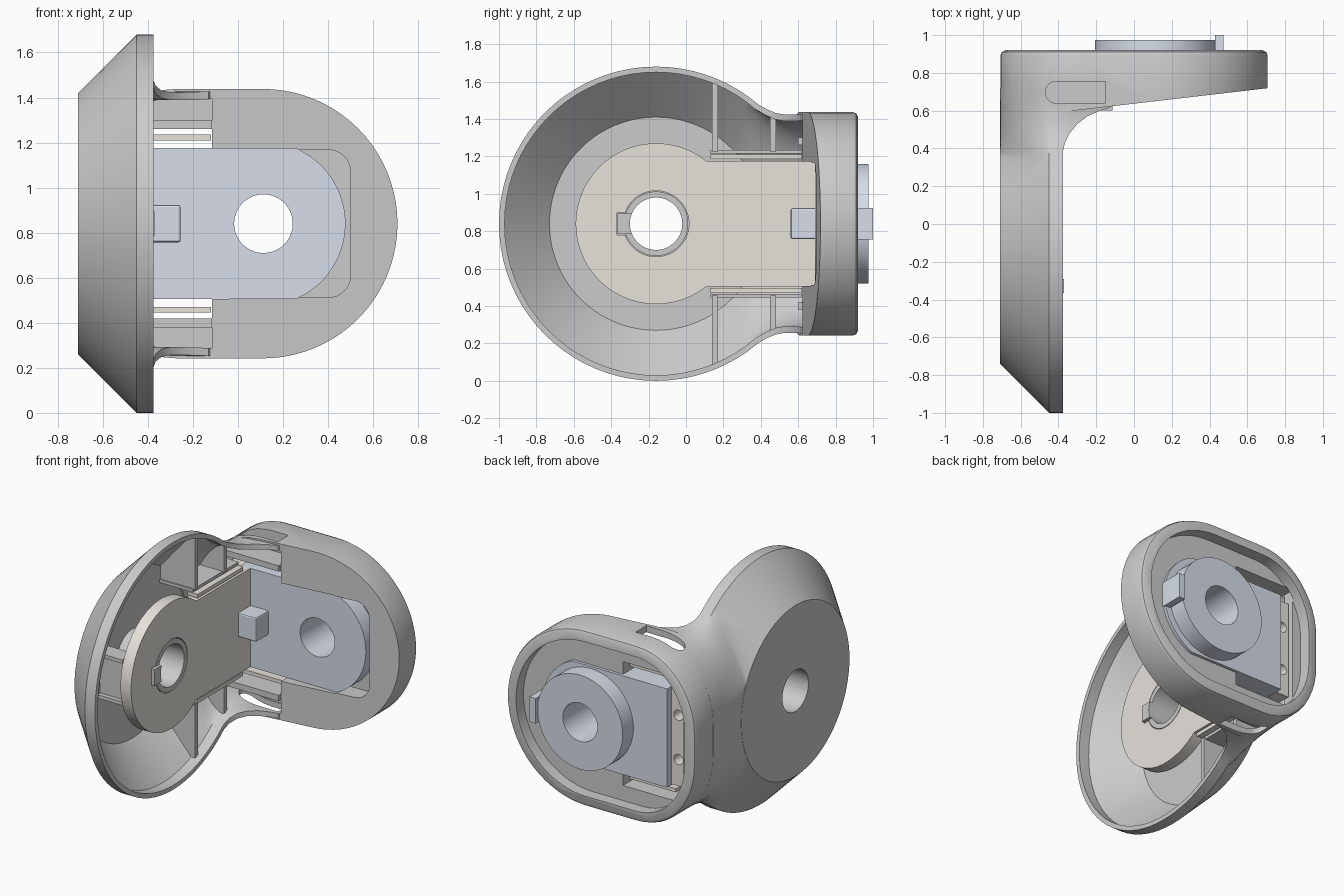
import bpy, bmesh
from math import sin, cos, pi, radians

if "Cube" in bpy.data.objects:
    bpy.data.objects.remove(bpy.data.objects["Cube"])

Y, Z = -0.16, 0.84          # dish axis (along x); Z is also the mirror plane height
X2 = 0.113                  # second joint axis (along y)


def material(name, rgb):
    m = bpy.data.materials.new(name)
    m.diffuse_color = (*rgb, 1)
    m.use_nodes = True
    m.node_tree.nodes["Principled BSDF"].inputs["Base Color"].default_value = m.diffuse_color
    return m


BLUE = material("pale_blue", (0.68, 0.73, 0.82))
CREAM = material("cream", (0.80, 0.77, 0.72))


def loft(name, rings, mat=None):
    bm = bmesh.new()
    vs = [[bm.verts.new(p) for p in r] for r in rings]
    n = len(vs[0])
    for a, b in zip(vs, vs[1:]):
        for i in range(n):
            j = (i + 1) % n
            bm.faces.new((a[i], a[j], b[j], b[i]))
    bm.faces.new(vs[0])
    bm.faces.new(vs[-1])
    bmesh.ops.recalc_face_normals(bm, faces=bm.faces)
    me = bpy.data.meshes.new(name)
    bm.to_mesh(me)
    bm.free()
    ob = bpy.data.objects.new(name, me)
    bpy.context.collection.objects.link(ob)
    if mat:
        me.materials.append(mat)
    return ob


def arc(cx, cy, r, a0, a1, n=16):
    return [(cx + r * cos(radians(a0 + (a1 - a0) * i / n)),
             cy + r * sin(radians(a0 + (a1 - a0) * i / n))) for i in range(n + 1)]


def circle(cx, cy, r, n=64):
    return arc(cx, cy, r, 0, 360, n)[:-1]


def along_x(name, pts, x0, x1, mat=None):      # outline given as (y, z - Z)
    return loft(name, [[(x, y, Z + z) for y, z in pts] for x in (x0, x1)], mat)


def along_y(name, pts, y0, y1, mat=None):      # outline given as (x, z - Z)
    return loft(name, [[(x, y, Z + z) for x, z in pts] for y in (y0, y1)], mat)


def box(name, x0, x1, y0, y1, z0, z1, mat=None):
    return along_y(name, [(x0, z0), (x1, z0), (x1, z1), (x0, z1)], y0, y1, mat)


def lathe(name, profile):                      # profile (x, radius) about the dish axis
    return loft(name, [[(x, y, Z + z) for y, z in circle(Y, 0, r, 80)] for x, r in profile])


def boolean(ob, tool, op='DIFFERENCE', keep=False):
    m = ob.modifiers.new("bool", 'BOOLEAN')
    m.operation, m.object, m.solver = op, tool, 'EXACT'
    bpy.context.view_layer.objects.active = ob
    bpy.ops.object.modifier_apply(modifier=m.name)
    if not keep:
        bpy.data.objects.remove(tool)
    return ob


def smooth(ob, angle=30):
    bpy.ops.object.select_all(action='DESELECT')
    ob.select_set(True)
    bpy.context.view_layer.objects.active = ob
    bpy.ops.object.shade_smooth_by_angle(angle=radians(angle))


# Oval outline of the second housing
def oval(i):
    pts = arc(0.11, 0, 0.598 - i, -90, 90, 40)
    q = [(-0.27 - (0.438 - i) * sin(t * pi / 24), 0.11 + (0.488 - i) * cos(t * pi / 24)) for t in range(13)]
    return pts + q + [(x, -z) for x, z in reversed(q)]


# Neck sections: y, half height, flat half height, shoulder x, open side x, roundness
NECK = [(0.25, 0.72, 0.35, -0.45, -0.38, 1.0), (0.38, 0.642, 0.23, -0.45, -0.377, 1.25),
        (0.43, 0.613, 0.19, -0.445, -0.366, 1.4), (0.48, 0.592, 0.16, -0.43, -0.341, 1.55),
        (0.53, 0.583, 0.14, -0.40, -0.30, 1.7), (0.57, 0.583, 0.13, -0.37, -0.247, 1.8),
        (0.60, 0.585, 0.12, -0.34, -0.18, 1.9), (0.615, 0.587, 0.12, -0.32, -0.13, 1.95),
        (0.72, 0.595, 0.11, -0.27, -0.05, 2.0)]


def neck(name, t=0.0, side=None, extra=0.0):
    rings = []
    for k, (y, h, hb, xa, xr, p) in enumerate(NECK):
        if k == len(NECK) - 1:
            y += extra
        up = [(side if side is not None else xr, h - t)]
        for i in range(13):
            s, c = sin(i * pi / 24), max(cos(i * pi / 24), 0)
            up.append((xa - (xa + 0.709 - t) * s ** (2 / p), hb + (h - t - hb) * c ** (2 / p)))
        pts = up + [(x, -z) for x, z in reversed(up)]
        rings.append([(x, y, Z + z) for x, z in pts])
    return loft(name, rings)


# Shell: dish, neck and oval housing joined
shell = lathe("shell", [(-0.71, 0.58), (-0.45, 0.84), (-0.375, 0.84)])
boolean(shell, neck("neck"), 'UNION')
slant = [(x, 0.637 + 0.116 * x, Z + z) for x, z in oval(0)]
backs = [[(x, y, Z + z) for x, z in oval(i)] for y, i in ((0.89, 0), (0.91, 0.008), (0.92, 0.028))]
boolean(shell, loft("housing", [slant] + backs), 'UNION')

# Shell hollows and openings
boolean(shell, lathe("dish_hollow", [(-0.68, 0.57), (-0.45, 0.81), (-0.36, 0.81)]))
boolean(shell, neck("neck_hollow", 0.035, -0.115, 0.04))
boolean(shell, along_y("back_recess", oval(0.075), 0.84, 1.1))
u = [(-0.3, -0.328)] + arc(0.4, -0.228, 0.1, -90, 0, 8) + arc(0.4, 0.228, 0.1, 0, 90, 8) + [(-0.3, 0.328)]
boolean(shell, along_y("front_opening", u, 0.4, 0.8))
fit = [(-0.5, 0.334), (-0.5, -0.334)] + arc(X2, 0, 0.363, -66.5, 66.5, 40)
boolean(shell, along_y("joint_opening", fit, 0.5, 1.1))
boolean(shell, box("through_opening", -0.57, -0.115, 0.5, 0.85, -0.42, 0.42))
slot = [(-0.15, 0.64), (-0.15, 0.755)] + arc(-0.412, 0.6975, 0.0575, 90, 270, 12)
for s in (1, -1):
    boolean(shell, loft("side_slot", [[(x, y, Z + s * z) for x, y in slot] for z in (0.48, 0.9)]))
boolean(shell, along_x("axle_hole", circle(Y, 0, 0.14), -0.9, 0))
smooth(shell)

# Inner parts trimmed to the inside of the shell, mirrored top and bottom
inside = lathe("inside", [(-0.69, 0.575), (-0.45, 0.82), (-0.376, 0.82)])
boolean(inside, neck("inside_neck", 0.02, -0.115, 0.12), 'UNION')
for s in (1, -1):
    def side(name, x0, x1, y0, y1, a, b, mat=None):
        return box(name, x0, x1, y0, y1, min(s * a, s * b), max(s * a, s * b), mat)
    for part in (side("rib_wide", -0.70, -0.42, 0.14, 0.17, 0.385, 0.9),
                 side("rib_narrow", -0.70, -0.42, 0.45, 0.48, 0.385, 0.9),
                 side("shelf", -0.70, -0.43, 0.13, 0.62, 0.375, 0.395),
                 side("slot_ledge", -0.70, -0.115, 0.60, 0.84, 0.42, 0.46)):
        boolean(part, inside, 'INTERSECT', keep=True)
    side("bracket_flange", -0.47, -0.395, 0.13, 0.62, 0.345, 0.37, CREAM)
    side("bracket_return", -0.47, -0.12, 0.70, 0.78, 0.37, 0.395, CREAM)
    side("floor_rib", -0.69, -0.49, -0.54, -0.42, 0.13, 0.155)
box("floor_stop", -0.69, -0.49, -0.51, -0.48, -0.13, 0.13)
bpy.data.objects.remove(inside)

# Hub tube with key
hub = along_x("hub", circle(Y, 0, 0.172), -0.69, -0.39)
boolean(hub, box("key", -0.69, -0.37, -0.365, -0.29, -0.055, 0.055), 'UNION')
boolean(hub, along_x("hub_bore", circle(Y, 0, 0.14), -0.9, 0))
smooth(hub)

# Keyhole shaped bracket plate
plate = along_x("bracket_plate", arc(Y, 0, 0.43, 51.2, 308.8, 56) + [(0.69, -0.335), (0.69, 0.335)],
                -0.47, -0.39, CREAM)
boolean(plate, along_x("plate_hole", circle(Y, 0, 0.176), -0.9, 0))
boolean(plate, box("key_way", -0.9, 0, -0.37, -0.28, -0.06, 0.06))
smooth(plate)

# Bracket end with two screw holes
end = box("bracket_end", -0.56, -0.44, 0.66, 0.81, -0.33, 0.33, CREAM)
for z in (-0.15, 0.15):
    boolean(end, along_y("screw_hole", circle(-0.51, z, 0.035, 24), 0.5, 1))
smooth(end)

# Second joint plate and disc
joint = along_y("joint_plate", [(-0.46, 0.335), (-0.46, -0.335)] + arc(X2, 0, 0.364, -67, 67, 40), 0.69, 0.86, BLUE)
disc = along_y("joint_disc", circle(X2, 0, 0.32), 0.78, 0.975, BLUE)
for ob in (joint, disc):
    boolean(ob, along_y("bore", circle(X2, 0, 0.13), 0.5, 1.2))
    smooth(ob)
box("disc_tab", 0.43, 0.475, 0.83, 1.0, -0.085, 0.085, BLUE)
box("tab_web", 0.40, 0.44, 0.83, 0.95, -0.06, 0.06, BLUE)

# Small block in the inner corner
block = box("corner_block", -0.395, -0.255, 0.56, 0.70, -0.083, 0.083, BLUE)
bev = block.modifiers.new("bevel", 'BEVEL')
bev.width, bev.segments = 0.01, 2
